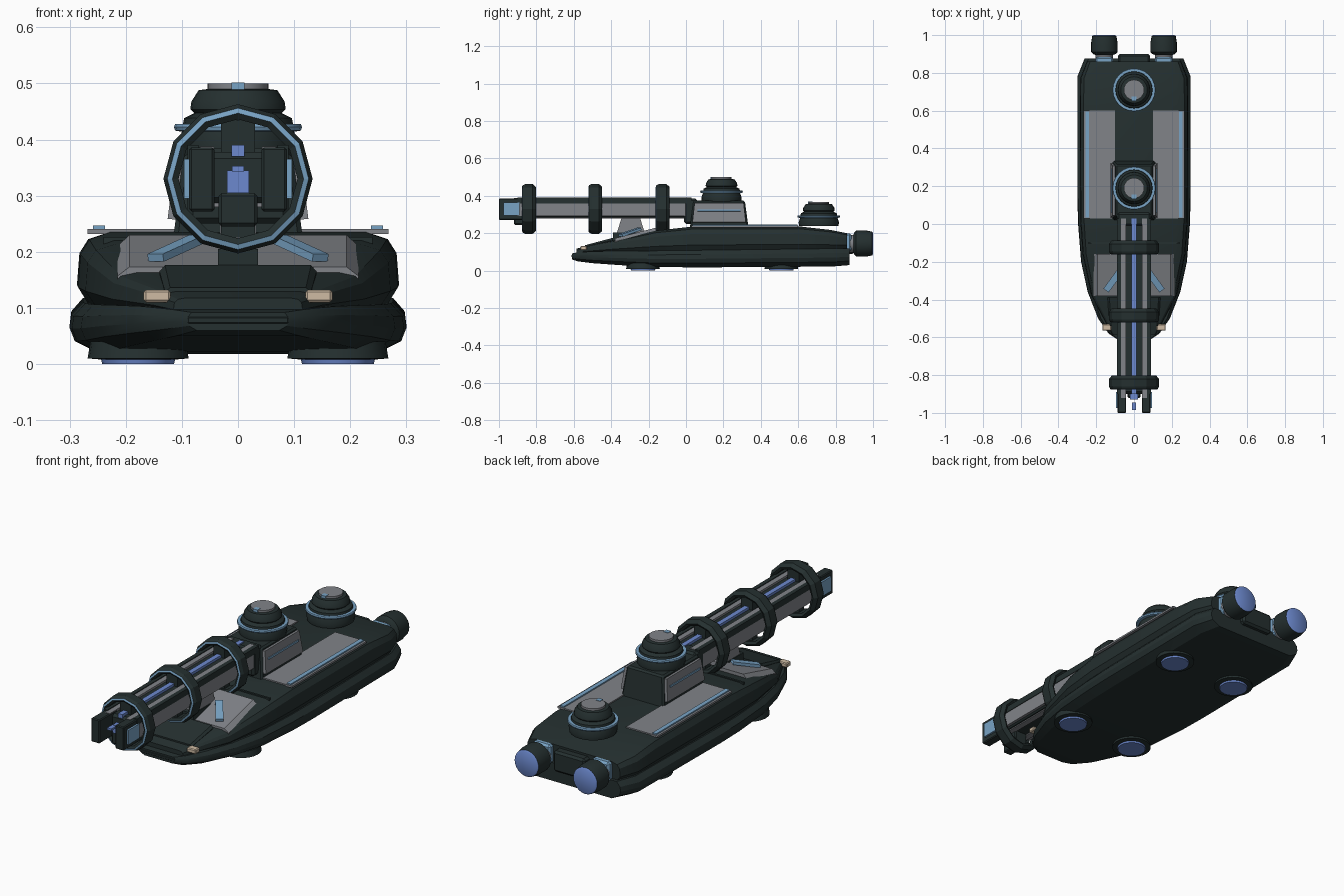
import bpy, bmesh, math
from mathutils import Matrix, Vector

cube = bpy.data.objects.get("Cube")
if cube:
    bpy.data.objects.remove(cube, do_unlink=True)


def material(name, rgb):
    m = bpy.data.materials.new(name)
    m.use_nodes = True
    col = (*rgb, 1)
    m.diffuse_color = col
    m.node_tree.nodes["Principled BSDF"].inputs["Base Color"].default_value = col
    return m


DARK = material("dark green armour", (0.018, 0.029, 0.029))
GREY = material("grey panel", (0.22, 0.23, 0.25))
SKY = material("light blue trim", (0.19, 0.37, 0.56))
BLUE = material("glow blue", (0.15, 0.25, 0.62))
LAMP = material("beige lamp", (0.62, 0.50, 0.37))


def finish(name, bm, mats, smooth=None):
    bmesh.ops.recalc_face_normals(bm, faces=bm.faces)
    me = bpy.data.meshes.new(name)
    bm.to_mesh(me)
    bm.free()
    for m in mats:
        me.materials.append(m)
    ob = bpy.data.objects.new(name, me)
    bpy.context.collection.objects.link(ob)
    if smooth:
        bpy.ops.object.select_all(action="DESELECT")
        ob.select_set(True)
        bpy.context.view_layer.objects.active = ob
        bpy.ops.object.shade_smooth_by_angle(angle=math.radians(smooth))
    return ob


def block(name, x, y, z, mat, taper=(1, 1), bevel=0):
    """Box from three (min, max) ranges; the top face is scaled by taper."""
    bm = bmesh.new()
    bmesh.ops.create_cube(bm, size=1)
    c = [(a + b) / 2 for a, b in (x, y, z)]
    s = [abs(b - a) for a, b in (x, y, z)]
    for v in bm.verts:
        t = taper if v.co.z > 0 else (1, 1)
        v.co = Vector((c[0] + v.co.x * s[0] * t[0], c[1] + v.co.y * s[1] * t[1],
                       c[2] + v.co.z * s[2]))
    if bevel:
        bmesh.ops.bevel(bm, geom=bm.edges[:], offset=bevel, segments=1, affect="EDGES")
    return finish(name, bm, [mat])


def pair(name, x, y, z, mat, **kw):
    for side, s in (("left", 1), ("right", -1)):
        block(f"{side}_{name}", sorted((x[0] * s, x[1] * s)), y, z, mat, **kw)


def loft(name, section, stations, mat, smooth=None):
    """Skin a mirrored half section through (y, half width, low z, high z) stations."""
    bm = bmesh.new()
    outline = section + [(-x, z) for x, z in reversed(section)]
    n = len(outline)
    loops = [[bm.verts.new((x * w, y, lo + z * (hi - lo))) for x, z in outline]
             for y, w, lo, hi in stations]
    for a, b in zip(loops, loops[1:]):
        for i in range(n):
            bm.faces.new((a[i], a[(i + 1) % n], b[(i + 1) % n], b[i]))
    bm.faces.new(loops[0])
    bm.faces.new(loops[-1])
    return finish(name, bm, [mat], smooth)


def lathe(name, profile, loc, mats, bands={}, sides=24, tilt=0, closed=False, smooth=35):
    """Turn (radius, height) points; bands maps a profile segment to a material slot."""
    bm = bmesh.new()
    loops = []
    for r, h in profile:
        loops.append([bm.verts.new((r * math.cos(math.tau * i / sides),
                                    r * math.sin(math.tau * i / sides), h))
                      for i in range(sides)])
    for k in range(len(loops) if closed else len(loops) - 1):
        a, b = loops[k], loops[(k + 1) % len(loops)]
        for i in range(sides):
            j = (i + 1) % sides
            bm.faces.new((a[i], a[j], b[j], b[i])).material_index = bands.get(k, 0)
    if not closed:
        bm.faces.new(loops[0])
        bm.faces.new(loops[-1]).material_index = bands.get("cap", 0)
    bm.transform(Matrix.Translation(loc) @ Matrix.Rotation(math.radians(tilt), 4, "X"))
    return finish(name, bm, mats, smooth)


# Hull: two stacked shells with a groove between them
loft("lower_hull", [(0.82, 0), (0.97, 0.25), (1, 0.5), (0.99, 0.75), (0.92, 1)],
     [(-0.61, 0.09, 0.06, 0.092), (-0.58, 0.135, 0.05, 0.098), (-0.5, 0.19, 0.04, 0.103),
      (-0.36, 0.245, 0.03, 0.105), (-0.2, 0.28, 0.021, 0.106), (0, 0.296, 0.018, 0.108),
      (0.15, 0.3, 0.018, 0.11), (0.78, 0.3, 0.022, 0.118), (0.875, 0.262, 0.03, 0.118)],
     DARK, 25)
loft("upper_hull", [(0.93, 0), (1, 0.25), (0.985, 0.7), (0.93, 0.9), (0.8, 1)],
     [(-0.585, 0.115, 0.09, 0.118), (-0.52, 0.15, 0.095, 0.134), (-0.38, 0.225, 0.1, 0.163),
      (-0.16, 0.272, 0.102, 0.214), (0.03, 0.285, 0.104, 0.235), (0.62, 0.287, 0.11, 0.235),
      (0.77, 0.285, 0.112, 0.218), (0.86, 0.25, 0.115, 0.2)], DARK, 25)
block("nose_bumper", (-0.1, 0.1), (-0.612, -0.56), (0.062, 0.094), DARK, bevel=0.012)
loft("nose_plate", [(1, 0), (1, 0.8), (0.93, 1)],
     [(-0.54, 0.13, 0.1, 0.136), (-0.39, 0.14, 0.12, 0.176)], DARK)
block("stern_block", (-0.085, 0.085), (0.82, 0.9), (0.09, 0.19), DARK, bevel=0.01)
block("deck_seam", (-0.24, 0.24), (-0.105, -0.095), (0.21, 0.226), DARK)
pair("headlight", (0.12, 0.168), (-0.565, -0.53), (0.11, 0.132), LAMP, bevel=0.004)

# Grey deck plates with blue trim
loft("front_deck_panel", [(1, 0), (1, 0.5), (0.9, 1)],
     [(-0.38, 0.215, 0.14, 0.173), (-0.16, 0.215, 0.19, 0.23)], GREY)
pair("deck_panel", (0.1, 0.268), (0.03, 0.6), (0.232, 0.241), GREY)
pair("deck_strip", (0.237, 0.258), (0.035, 0.595), (0.24, 0.247), SKY)
for side, s in (("left", 1), ("right", -1)):
    bm = bmesh.new()
    bmesh.ops.create_cube(bm, size=1)
    bmesh.ops.scale(bm, vec=(0.034, 0.13, 0.014), verts=bm.verts)
    bm.transform(Matrix.Translation((s * 0.11, -0.3, 0.206))
                 @ Matrix.Rotation(s * math.radians(36), 4, "Z")
                 @ Matrix.Rotation(math.radians(15), 4, "X"))
    finish(f"{side}_deck_strut", bm, [SKY])

# Turret
block("turret_body", (-0.115, 0.115), (0.02, 0.335), (0.225, 0.375), DARK,
      taper=(0.85, 0.87), bevel=0.008)
for side, s in (("left", 1), ("right", -1)):
    for part, size, out, mat in (("panel", (0.016, 0.285, 0.105), 0.111, GREY),
                                 ("line", (0.006, 0.23, 0.009), 0.119, SKY)):
        bm = bmesh.new()
        bmesh.ops.create_cube(bm, size=1)
        bmesh.ops.scale(bm, vec=size, verts=bm.verts)
        for v in bm.verts:
            if v.co.z > 0 and part == "panel":
                v.co.y *= 0.92
        bm.transform(Matrix.Translation((s * out, 0.177, 0.31 if part == "panel" else 0.322))
                     @ Matrix.Rotation(-s * math.radians(7), 4, "Y"))
        finish(f"{side}_turret_{part}", bm, [mat])
block("gun_mantlet", (-0.09, 0.09), (-0.01, 0.06), (0.25, 0.385), DARK, bevel=0.01)

# Two domes of the same design
dome = [(0.105, 0), (0.108, 0.02), (0.1, 0.044), (0.112, 0.046), (0.114, 0.052),
        (0.112, 0.058), (0.098, 0.058), (0.096, 0.068), (0.078, 0.077), (0.085, 0.084),
        (0.083, 0.098), (0.07, 0.118), (0.054, 0.12), (0.054, 0.13)]
for name, y, z in (("turret", 0.19, 0.37), ("rear", 0.71, 0.238)):
    lathe(f"{name}_dome", dome, (0, y, z), [DARK, SKY, GREY],
          {2: 1, 3: 1, 4: 1, 5: 1, 12: 2, "cap": 2})
    block(f"{name}_dome_marker", (-0.012, 0.012), (y - 0.058, y - 0.035),
          (z + 0.118, z + 0.132), SKY)

# Gun: core, rails, strips and muzzle
block("gun_core", (-0.078, 0.078), (-0.9, 0.04), (0.285, 0.378), DARK, bevel=0.012)
pair("gun_side_plate", (0.07, 0.087), (-0.9, 0.03), (0.292, 0.36), GREY)
pair("gun_top_rail", (0.07, 0.09), (-0.9, 0.03), (0.36, 0.39), DARK)
pair("gun_top_strip", (0.043, 0.068), (-0.92, 0.03), (0.37, 0.388), GREY)
pair("gun_under_strip", (0.03, 0.06), (-0.89, 0.03), (0.28, 0.29), GREY)
block("gun_glow_strip", (-0.012, 0.012), (-0.9, 0.03), (0.37, 0.39), BLUE)
pair("muzzle_prong", (0.042, 0.087), (-1, -0.86), (0.272, 0.386), DARK, bevel=0.004)
pair("muzzle_plate", (0.085, 0.096), (-0.975, -0.89), (0.295, 0.365), SKY)
block("muzzle_glow", (-0.02, 0.02), (-0.93, -0.89), (0.305, 0.345), BLUE)
block("muzzle_glow_top", (-0.011, 0.011), (-0.985, -0.945), (0.343, 0.353), BLUE)
block("muzzle_chin", (-0.035, 0.035), (-0.92, -0.82), (0.245, 0.305), DARK, bevel=0.006)
block("gun_support", (-0.032, 0.032), (-0.38, -0.21), (0.17, 0.29), GREY, taper=(1, 0.55))
block("support_foot", (-0.036, 0.036), (-0.39, -0.2), (0.16, 0.205), DARK)

# Twelve-sided rings around the gun, each held by short spokes
ring = [(0.118, -0.037), (0.133, -0.02), (0.133, 0.02), (0.126, 0.034),
        (0.117, 0.037), (0.106, 0.03), (0.106, -0.03)]
for i, y in enumerate((-0.84, -0.485, -0.125)):
    lathe(f"gun_ring_{i + 1}", ring, (0, y, 0.33), [DARK, SKY], {3: 1},
          sides=12, tilt=90, closed=True, smooth=None)
    block(f"ring_spoke_upper_{i + 1}", (-0.03, 0.03), (y - 0.02, y + 0.02), (0.37, 0.435), DARK)
    block(f"ring_spoke_lower_{i + 1}", (-0.03, 0.03), (y - 0.02, y + 0.02), (0.225, 0.3), DARK)

# Rear thrusters and hover pads
for side, s in (("left", 1), ("right", -1)):
    lathe(f"{side}_thruster",
          [(0.047, -0.05), (0.047, 0.035), (0.06, 0.04), (0.07, 0.05), (0.07, 0.1),
           (0.064, 0.135), (0.056, 0.14)],
          (s * 0.157, 0.86, 0.145), [DARK, GREY, BLUE], {0: 1, 5: 2, "cap": 2}, tilt=-90)
    block(f"{side}_thruster_mount", sorted((s * 0.11, s * 0.205)), (0.82, 0.885),
          (0.105, 0.2), SKY, bevel=0.01)
    for end, y in (("front", -0.23), ("rear", 0.51)):
        lathe(f"{end}_{side}_hover_pad",
              [(0.085, 0.04), (0.09, 0.01), (0.066, 0.008), (0.064, 0)],
              (s * 0.178, y, 0), [DARK, BLUE], {2: 1, "cap": 1})
